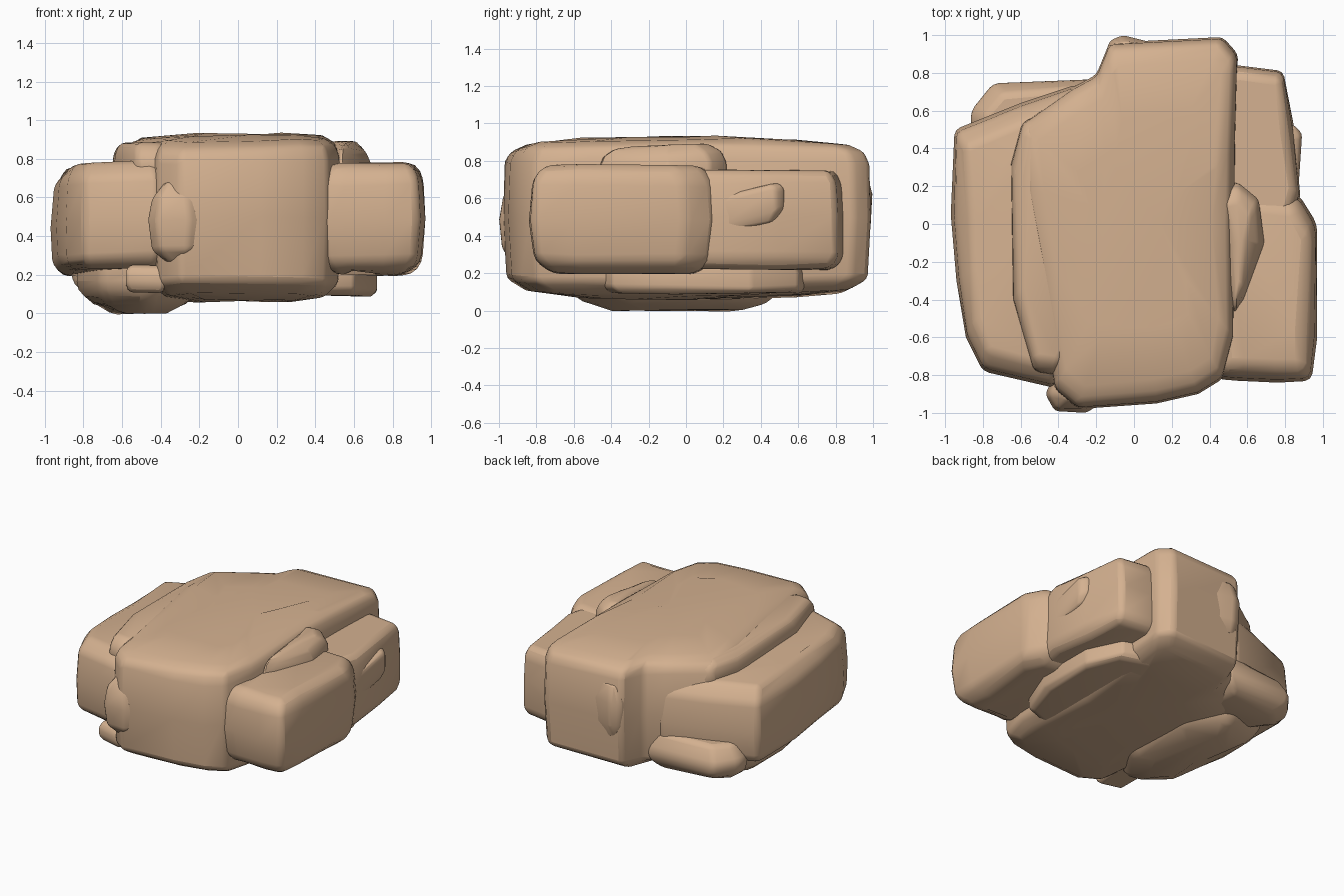
import bpy, bmesh, math, random
from mathutils import Vector

cube = bpy.data.objects.get("Cube")
if cube:
    bpy.data.objects.remove(cube, do_unlink=True)
random.seed(4)

stone = bpy.data.materials.new("warm sandstone")
stone.use_nodes = True
tan = (0.66, 0.44, 0.28, 1)
stone.diffuse_color = tan
stone.node_tree.nodes["Principled BSDF"].inputs["Base Color"].default_value = tan


def rock(name, outline, levels, tilt=(0, 0), crown=0.0, round_off=0.05, jitter=0.008):
    """Stack inset copies of a plan outline; levels are (height, inset).
    crown pulls the ends of the top down and the ends of the bottom up."""
    cx = sum(p[0] for p in outline) / len(outline)
    cy = sum(p[1] for p in outline) / len(outline)
    low_z, high_z = levels[0][0], levels[-1][0]
    bm = bmesh.new()
    rings = []
    for z, inset in levels:
        side = 2 * (z - low_z) / (high_z - low_z) - 1
        ring = []
        for x, y in outline:
            d = Vector((x - cx, y - cy))
            d *= max(0.1, 1 - inset / max(d.length, 0.01))
            h = z + d.x * tilt[0] + d.y * tilt[1] - side * crown * d.length_squared
            ring.append(bm.verts.new((cx + d.x, cy + d.y,
                                      h + random.uniform(-jitter, jitter))))
        rings.append(ring)
    n = len(outline)
    for low, high in zip(rings, rings[1:]):
        for i in range(n):
            j = (i + 1) % n
            bm.faces.new((low[i], low[j], high[j], high[i]))
    bm.faces.new(rings[0][::-1])
    bm.faces.new(rings[-1])
    bmesh.ops.recalc_face_normals(bm, faces=bm.faces[:])
    mesh = bpy.data.meshes.new(name)
    bm.to_mesh(mesh)
    bm.free()
    mesh.materials.append(stone)
    obj = bpy.data.objects.new(name, mesh)
    bpy.context.collection.objects.link(obj)
    bev = obj.modifiers.new("Worn edges", 'BEVEL')
    bev.width, bev.segments = round_off, 2
    bev.limit_method, bev.angle_limit = 'ANGLE', math.radians(25)
    bpy.ops.object.select_all(action='DESELECT')
    obj.select_set(True)
    bpy.context.view_layer.objects.active = obj
    bpy.ops.object.shade_smooth_by_angle(angle=math.radians(50))
    return obj


# Large middle boulder, running front to back
rock("central_boulder",
     [(-.3, -.98), (.12, -.95), (.34, -.9), (.47, -.82), (.53, -.6), (.54, 0),
      (.54, .4), (.55, .9), (.47, .99), (-.13, .96), (-.2, .79), (-.33, .72),
      (-.6, .53), (-.6, .2), (-.52, -.3), (-.42, -.88)],
     [(.06, .4), (.07, .13), (.13, .02), (.5, 0), (.82, .01), (.89, .04),
      (.925, .13), (.93, .4)], crown=.04)

# Ledge beside the top of the middle boulder
rock("top_ledge",
     [(-.53, -.78), (-.4, -.8), (-.2, -.5), (-.2, .6), (-.3, .66), (-.59, .54),
      (-.65, .32), (-.64, -.4)],
     [(.6, .03), (.76, 0), (.83, .01), (.88, .07)], round_off=.03)

# Right flank
rock("right_boulder",
     [(-.8, -.78), (-.41, -.87), (-.25, -.5), (-.2, .69), (-.3, .74),
      (-.6, .64), (-.95, .5), (-.97, .05), (-.94, -.3), (-.89, -.6)],
     [(.21, .08), (.27, .01), (.46, 0), (.68, .02), (.77, .11)],
     tilt=(.03, -.03))
rock("right_back_stone",
     [(-.87, .5), (-.6, .2), (-.15, .4), (-.2, .77), (-.75, .75), (-.87, .6)],
     [(.09, .12), (.15, .02), (.24, 0), (.36, .08)], round_off=.03)
rock("right_base_stone",
     [(-.72, -.5), (-.45, -.68), (-.2, -.4), (-.2, .3), (-.45, .55),
      (-.8, .42), (-.84, 0)],
     [(0, .25), (.05, .1), (.12, 0), (.3, .02)])
rock("right_front_chip",
     [(-.58, -.83), (-.38, -.87), (-.35, -.5), (-.58, -.45)],
     [(.11, .03), (.15, 0), (.21, 0), (.25, .03)], round_off=.02)

# Left flank: front and rear boulders
rock("left_front_boulder",
     [(.43, -.82), (.55, -.83), (.76, -.84), (.94, -.83), (.97, -.6),
      (.97, 0), (.87, .16), (.4, .2), (.38, -.5)],
     [(.2, .13), (.26, .03), (.48, 0), (.7, .02), (.775, .09)], tilt=(.02, 0))
rock("left_rear_boulder",
     [(.4, -.1), (.8, -.1), (.88, .15), (.85, .5), (.79, .81), (.55, .84),
      (.4, .82)],
     [(.22, .05), (.28, 0), (.5, 0), (.68, .01), (.755, .05)])
rock("left_rear_chip",
     [(.75, .2), (.87, .18), (.89, .48), (.84, .53), (.75, .5)],
     [(.45, .04), (.5, 0), (.62, 0), (.66, .03)], tilt=(0, .25), round_off=.02)
rock("left_top_knob",
     [(.45, -.15), (.53, -.48), (.58, -.4), (.69, -.1), (.66, .13),
      (.55, .22), (.45, .2)],
     [(.65, 0), (.78, 0), (.84, .03), (.88, .1)], tilt=(0, .05), round_off=.03)
rock("left_base_stone",
     [(.3, -.5), (.6, -.4), (.72, -.1), (.72, .35), (.6, .6), (.3, .7)],
     [(.09, .05), (.12, 0), (.2, 0), (.28, .03)], round_off=.03)

# Small stones on the front and back faces
rock("front_knob",
     [(-.42, -.99), (-.25, -1), (-.18, -.95), (-.2, -.8), (-.42, -.8),
      (-.47, -.9)],
     [(.26, .1), (.33, .02), (.48, 0), (.6, .02), (.68, .09)], round_off=.03)
rock("back_knob",
     [(-.15, .9), (.05, .85), (.1, .96), (-.06, 1.0), (-.13, .97)],
     [(.35, .05), (.45, .01), (.62, 0), (.75, .04)], round_off=.02)
